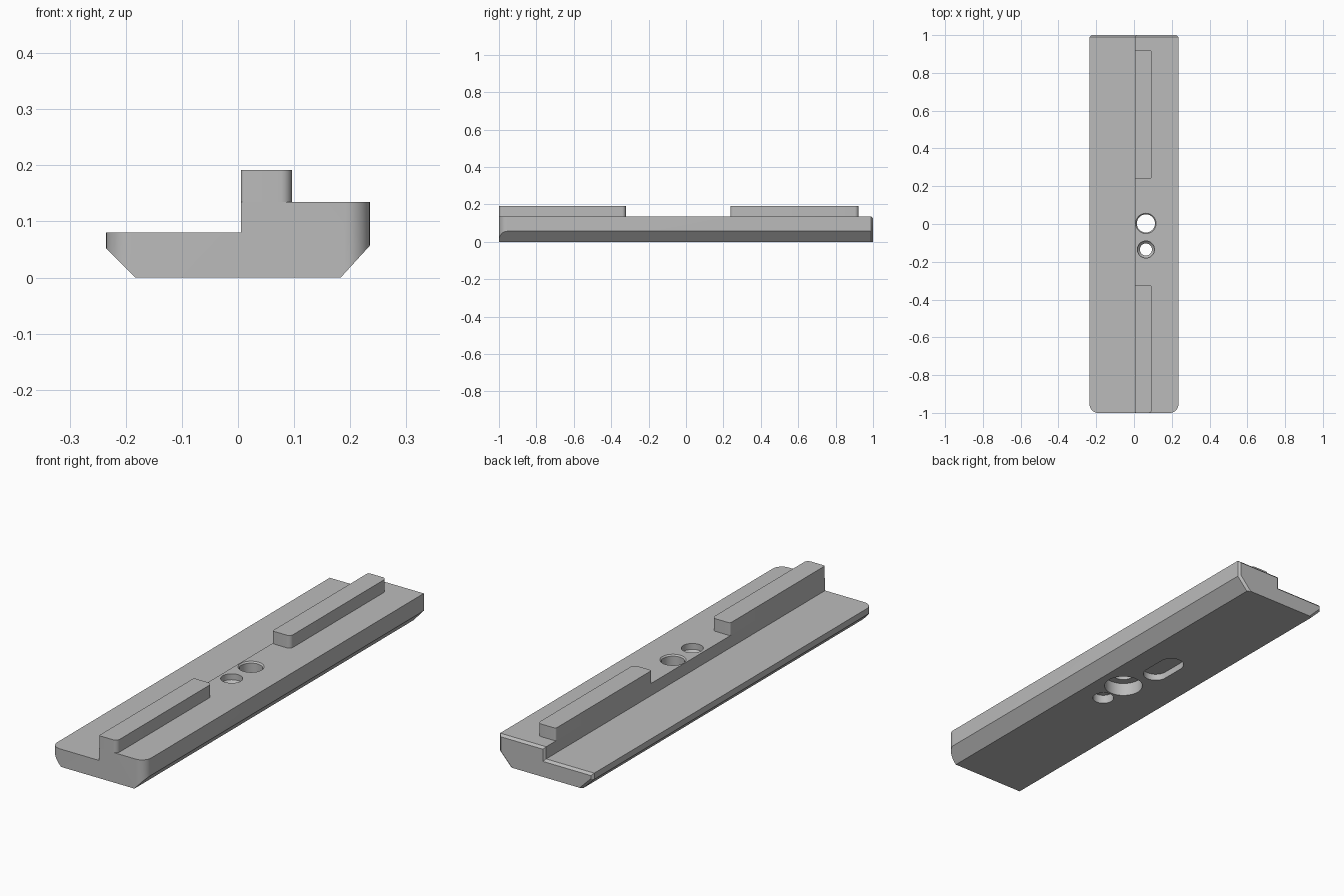
import bpy, bmesh, math

cube = bpy.data.objects.get("Cube")
if cube:
    bpy.data.objects.remove(cube, do_unlink=True)

grey = bpy.data.materials.new("plain grey")
grey.use_nodes = True
colour = (0.5, 0.5, 0.5, 1)
grey.diffuse_color = colour
grey.node_tree.nodes["Principled BSDF"].inputs["Base Color"].default_value = colour


def loft(name, rings):
    """Closed solid through rings of equal point count."""
    bm = bmesh.new()
    rows = [[bm.verts.new(p) for p in ring] for ring in rings]
    n = len(rows[0])
    for a, b in zip(rows, rows[1:]):
        for i in range(n):
            j = (i + 1) % n
            bm.faces.new((a[i], a[j], b[j], b[i]))
    bm.faces.new(rows[0])
    bm.faces.new(rows[-1])
    bmesh.ops.recalc_face_normals(bm, faces=bm.faces)
    mesh = bpy.data.meshes.new(name)
    bm.to_mesh(mesh)
    bm.free()
    mesh.materials.append(grey)
    ob = bpy.data.objects.new(name, mesh)
    bpy.context.collection.objects.link(ob)
    return ob


def arc(cx, cy, r, start, sweep, steps):
    return [(cx + r * math.cos(math.radians(start + sweep * i / steps)),
             cy + r * math.sin(math.radians(start + sweep * i / steps)))
            for i in range(steps + 1)]


def rounded(x0, x1, y0, y1, radii):
    """Plan outline; radii for the +x+y, -x+y, -x-y and +x-y corners."""
    pts = []
    for k, r in enumerate(radii):
        cx = x1 - r if k in (0, 3) else x0 + r
        cy = y1 - r if k < 2 else y0 + r
        pts += arc(cx, cy, r, 90 * k, 90, 8) if r else [(cx, cy)]
    return pts


def prism(name, outline, z0, z1):
    return loft(name, [[(x, y, z) for x, y in outline] for z in (z0, z1)])


def bore(name, x, y, steps):
    """Turned cutter through (radius, height) steps."""
    return loft(name, [[(px, py, z) for px, py in arc(x, y, r, 0, 360, 48)[:-1]]
                       for r, z in steps])


def smooth(ob):
    bpy.ops.object.select_all(action="DESELECT")
    ob.select_set(True)
    bpy.context.view_layer.objects.active = ob
    bpy.ops.object.shade_smooth_by_angle(angle=math.radians(30))


def cut(ob, tool, operation="DIFFERENCE"):
    tool.hide_render = True
    mod = ob.modifiers.new("cut", "BOOLEAN")
    mod.operation, mod.object, mod.solver = operation, tool, "EXACT"
    bpy.context.view_layer.objects.active = ob
    bpy.ops.object.modifier_apply(modifier=mod.name)
    bpy.data.objects.remove(tool, do_unlink=True)


# Stepped base bar with chamfered back end
section = [(-.235, .08), (-.235, .052), (-.183, 0), (.183, 0),
           (.235, .057), (.235, .135), (.005, .135), (.005, .08)]
end_section = [(-.225, .07), (-.225, .056), (-.169, 0), (.169, 0),
               (.225, .061), (.225, .125), (.015, .125), (.015, .07)]
base = loft("base_bar", [[(x, -1, z) for x, z in section],
                         [(x, .99, z) for x, z in section],
                         [(x, 1, z) for x, z in end_section]])

# Rounded front corners
plan = rounded(-.235, .235, -1, 1.1, (0, 0, .045, .045))
cut(base, prism("corner_tool", plan, -.1, .3), "INTERSECT")

# Large stepped hole and small hole, widened at both ends
cut(base, bore("large_hole_tool", .063, .003,
               [(.083, -.05), (.083, .06), (.048, .06), (.048, .129), (.054, .135), (.054, .2)]))
cut(base, bore("small_hole_tool", .063, -.135,
               [(.046, -.05), (.046, .04), (.032, .04), (.032, .095), (.045, .108), (.045, .2)]))

# Blind slot underneath
slot = arc(.022, .28, .055, 0, 180, 16) + arc(.022, .175, .055, 180, 180, 16)
cut(base, prism("slot_tool", slot, -.05, .03))
smooth(base)

# Raised rails
for name, y0, y1 in (("front_rail", -1, -.322), ("back_rail", .237, .922)):
    smooth(prism(name, rounded(.005, .096, y0, y1, (.02, .008, .008, .02)), .135, .192))
